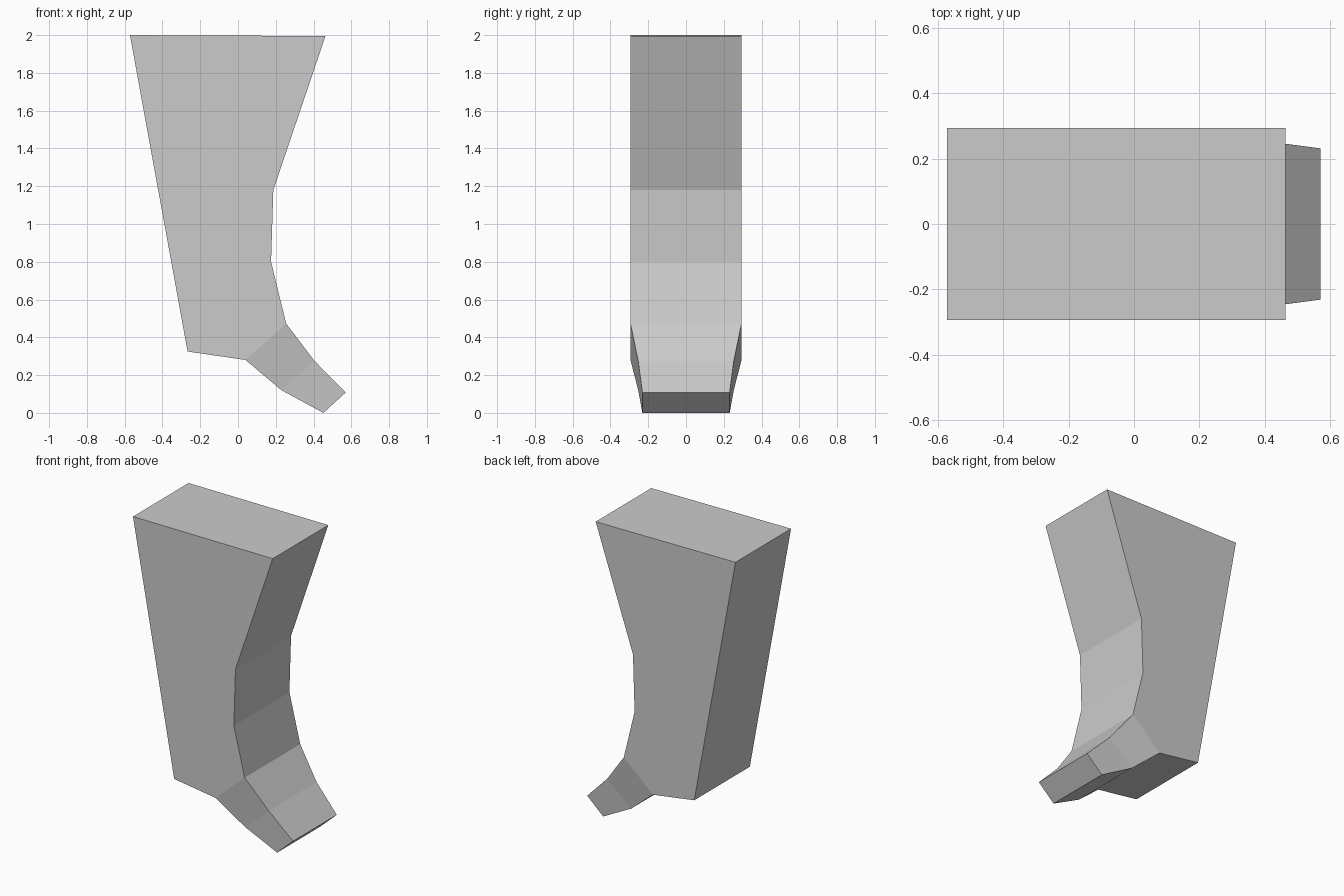
import bpy
import bmesh

cube = bpy.data.objects.get("Cube")
if cube:
    bpy.data.objects.remove(cube, do_unlink=True)

# Single grey material
grey = bpy.data.materials.new("plain grey")
grey.use_nodes = True
colour = (0.6, 0.6, 0.6, 1)
grey.diffuse_color = colour
grey.node_tree.nodes["Principled BSDF"].inputs["Base Color"].default_value = colour

bm = bmesh.new()


def pair(x, z, half):
    """Front and back vertices of one profile point."""
    return [bm.verts.new((x, side * half, z)) for side in (-1, 1)]


# Upper block: side profile, from the toe joint's lower edge round to its upper edge
HALF = 0.294
profile = [(0.04, 0.28), (-0.267, 0.325), (-0.572, 2.0), (0.463, 1.995),
           (0.187, 1.18), (0.175, 0.80), (0.255, 0.473)]
rim = [pair(x, z, HALF) for x, z in profile]
for side in (0, 1):
    bm.faces.new([p[side] for p in rim])
for a, b in zip(rim, rim[1:]):
    bm.faces.new((a[0], a[1], b[1], b[0]))

# Tapering toe: rings continuing from the open joint
toe = [((0.23, 0.12), (0.405, 0.275), 0.253),
       ((0.452, 0.0), (0.57, 0.108), 0.231)]
ring = rim[0] + rim[-1][::-1]
for low, high, half in toe:
    new = pair(*low, half) + pair(*high, half)[::-1]
    for i in range(4):
        j = (i + 1) % 4
        bm.faces.new((ring[i], ring[j], new[j], new[i]))
    ring = new
bm.faces.new(ring)

bmesh.ops.recalc_face_normals(bm, faces=bm.faces)
mesh = bpy.data.meshes.new("leg_with_toe")
bm.to_mesh(mesh)
bm.free()
mesh.materials.append(grey)
leg = bpy.data.objects.new("leg_with_toe", mesh)
bpy.context.collection.objects.link(leg)
